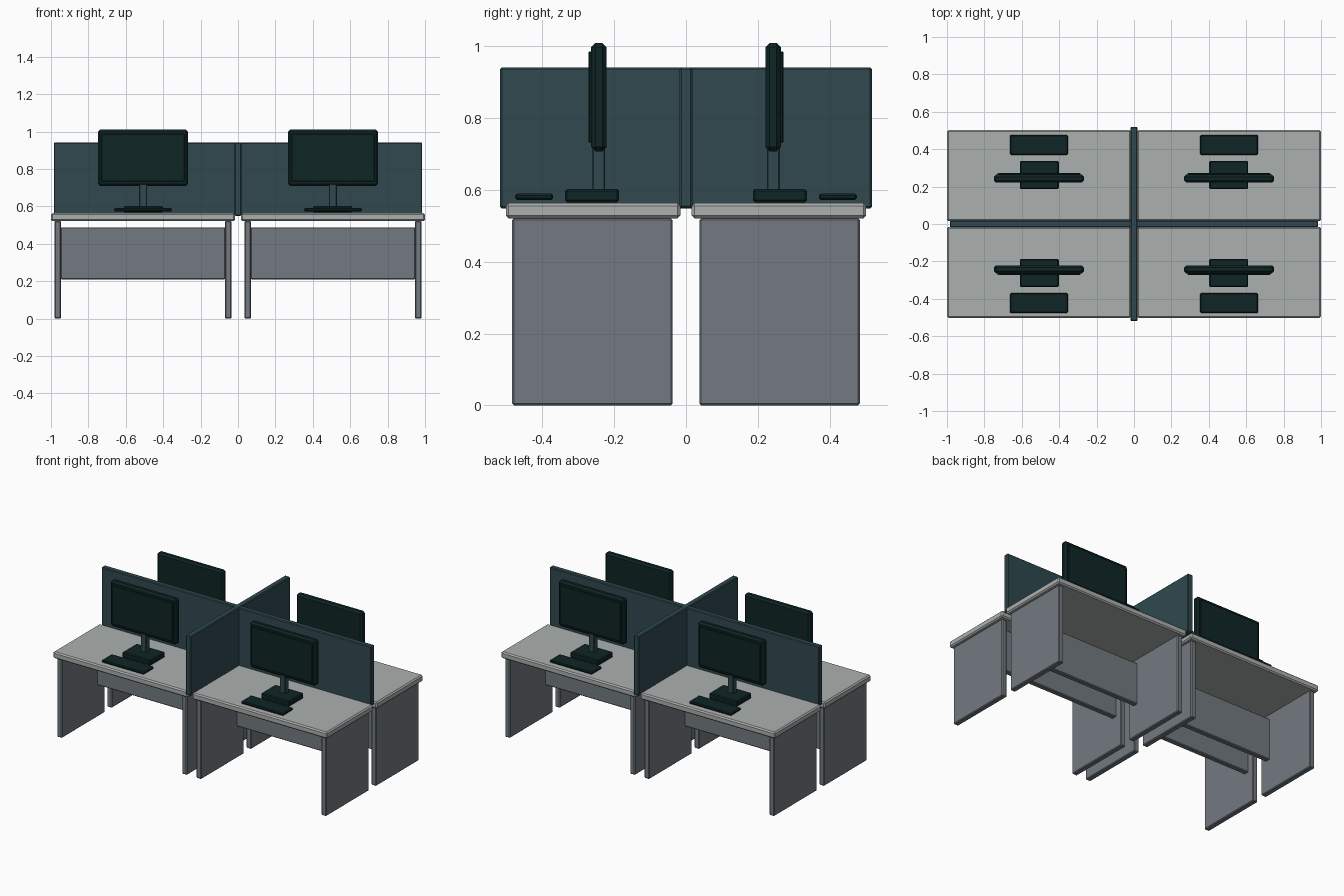
import bpy
import bmesh
from mathutils import Vector

cube = bpy.data.objects.get("Cube")
if cube:
    bpy.data.objects.remove(cube, do_unlink=True)


def material(name, rgb):
    mat = bpy.data.materials.new(name)
    mat.use_nodes = True
    color = (*rgb, 1.0)
    mat.diffuse_color = color
    mat.node_tree.nodes["Principled BSDF"].inputs["Base Color"].default_value = color
    return mat


TOP = material("pale grey laminate", (0.41, 0.435, 0.42))
LEG = material("slate grey board", (0.17, 0.195, 0.215))
SCREEN = material("deep teal fabric", (0.029, 0.066, 0.078))
DARK = material("black green plastic", (0.0045, 0.018, 0.018))


def box(name, x, y, z, mat, bevel=0.005):
    """Chamfered box spanning the (min, max) pairs x, y and z."""
    lo, hi = (Vector(c) for c in zip(x, y, z))
    mesh = bpy.data.meshes.new(name)
    bm = bmesh.new()
    bmesh.ops.create_cube(bm, size=1)
    for v in bm.verts:
        v.co = (lo + hi) / 2 + v.co * (hi - lo)
    bmesh.ops.bevel(bm, geom=bm.edges[:], offset=bevel, segments=1,
                    profile=0.5, affect='EDGES')
    bm.to_mesh(mesh)
    bm.free()
    mesh.materials.append(mat)
    obj = bpy.data.objects.new(name, mesh)
    bpy.context.collection.objects.link(obj)
    return obj


def workstation(side, row, sx, sy):
    """One desk with its equipment, reflected into its quarter of the group."""
    def part(name, x, y, z, mat, bevel=0.005):
        box(f"{row}_{side}_{name}", sorted(sx * v for v in x),
            sorted(sy * v for v in y), z, mat, bevel)

    # Desk
    part("desk_top", (0.016, 1.0), (0.016, 0.502), (0.521, 0.564), TOP, 0.008)
    part("inner_leg", (0.034, 0.07), (0.037, 0.484), (0, 0.521), LEG)
    part("outer_leg", (0.946, 0.982), (0.037, 0.484), (0, 0.521), LEG)
    part("modesty_panel", (0.068, 0.948), (0.08, 0.115), (0.21, 0.488), LEG)

    # Monitor
    part("monitor_base", (0.402, 0.61), (0.186, 0.337), (0.566, 0.603), DARK, 0.006)
    part("monitor_post", (0.486, 0.528), (0.225, 0.262), (0.597, 0.74), SCREEN, 0.004)
    part("monitor_body", (0.267, 0.749), (0.221, 0.264), (0.708, 1.01), DARK, 0.012)
    part("monitor_screen", (0.287, 0.729), (0.255, 0.272), (0.732, 0.986), DARK, 0.003)

    # Keyboard
    part("keyboard", (0.354, 0.663), (0.37, 0.476), (0.573, 0.59), DARK, 0.005)


for side, sx in (("left", 1), ("right", -1)):
    for row, sy in (("front", -1), ("back", 1)):
        workstation(side, row, sx, sy)

# Crossed privacy partitions
box("long_partition", (-0.985, 0.985), (-0.018, 0.018), (0.55, 0.941), SCREEN)
box("cross_partition", (-0.019, 0.019), (-0.518, 0.518), (0.549, 0.942), SCREEN)
